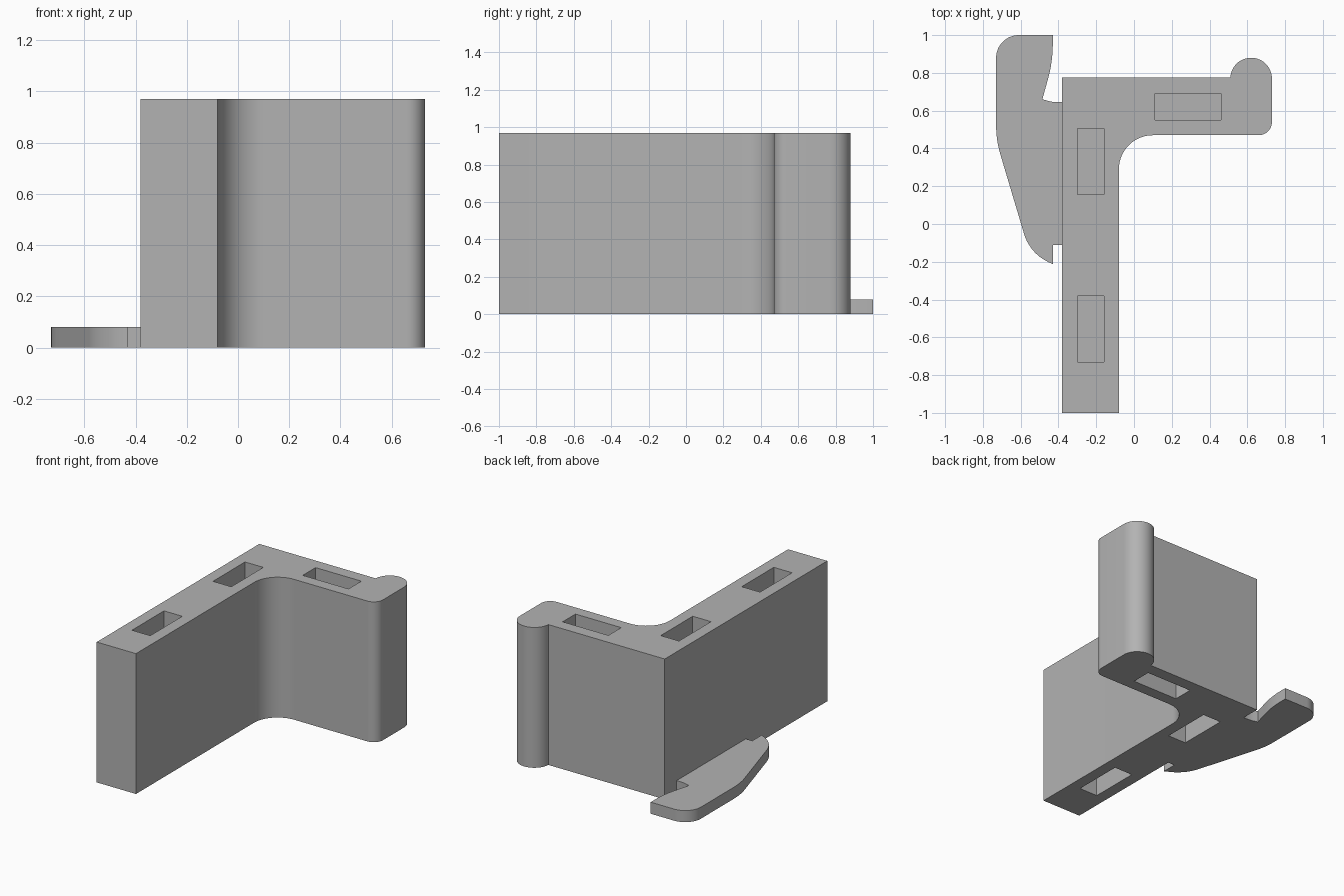
import bpy
import bmesh
import math
from mathutils import Vector

cube = bpy.data.objects.get("Cube")
if cube:
    bpy.data.objects.remove(cube, do_unlink=True)

HEIGHT = 0.97
PLATE = 0.08
POCKET = 0.3

grey = bpy.data.materials.new("plain_grey")
grey.use_nodes = True
colour = (0.45, 0.45, 0.45, 1)
grey.diffuse_color = colour
grey.node_tree.nodes["Principled BSDF"].inputs["Base Color"].default_value = colour


def rounded(corners, steps=14):
    """Turn (x, y, radius) corners into an outline with true arc fillets."""
    points = []
    for i, (x, y, r) in enumerate(corners):
        p = Vector((x, y))
        if r == 0:
            points.append(p)
            continue
        a = (Vector(corners[i - 1][:2]) - p).normalized()
        b = (Vector(corners[(i + 1) % len(corners)][:2]) - p).normalized()
        half = a.angle(b) / 2
        centre = p + (a + b).normalized() * (r / math.sin(half))
        start = p + a * (r / math.tan(half)) - centre
        end = p + b * (r / math.tan(half)) - centre
        sweep = math.atan2(start.x * end.y - start.y * end.x, start.dot(end))
        for k in range(steps + 1):
            t = sweep * k / steps
            c, s = math.cos(t), math.sin(t)
            points.append(centre + Vector((start.x * c - start.y * s,
                                           start.x * s + start.y * c)))
    return points


def extrude(name, corners, height):
    bm = bmesh.new()
    base = bm.faces.new([bm.verts.new((p.x, p.y, 0)) for p in rounded(corners)])
    top = bmesh.ops.extrude_face_region(bm, geom=[base])["geom"]
    bmesh.ops.translate(bm, vec=(0, 0, height),
                        verts=[v for v in top if isinstance(v, bmesh.types.BMVert)])
    bmesh.ops.remove_doubles(bm, verts=bm.verts, dist=0.0005)
    bmesh.ops.recalc_face_normals(bm, faces=bm.faces)
    mesh = bpy.data.meshes.new(name)
    bm.to_mesh(mesh)
    bm.free()
    mesh.materials.append(grey)
    obj = bpy.data.objects.new(name, mesh)
    bpy.context.collection.objects.link(obj)
    return obj


def make_active(obj):
    bpy.ops.object.select_all(action="DESELECT")
    obj.select_set(True)
    bpy.context.view_layer.objects.active = obj


# Angled block: long arm, inner fillet, short arm and rounded end bead
block = extrude("angled_block", [
    (-0.38, -1, 0), (-0.08, -1, 0), (-0.08, 0.47, 0.18), (0.73, 0.47, 0.07),
    (0.73, 0.88, 0.1099), (0.51, 0.88, 0.1099), (0.51, 0.775, 0),
    (-0.38, 0.775, 0)], HEIGHT)

# Rectangular pockets sunk into the top and the bottom
slots = [(-0.23, 0.33, 0.14, 0.35), (-0.23, -0.555, 0.14, 0.35),
         (0.285, 0.62, 0.35, 0.14)]
for x, y, width, length in slots:
    for z in (0, HEIGHT):
        bpy.ops.mesh.primitive_cube_add(size=1, location=(x, y, z))
        cutter = bpy.context.object
        cutter.name = "pocket_cutter"
        cutter.scale = (width, length, 2 * POCKET)
        cutter.hide_render = True
        cutter.data.materials.append(grey)
        make_active(block)
        cut = block.modifiers.new("pocket", "BOOLEAN")
        cut.operation = "DIFFERENCE"
        cut.solver = "EXACT"
        cut.object = cutter
        bpy.ops.object.modifier_apply(modifier=cut.name)
        bpy.data.objects.remove(cutter, do_unlink=True)

# Thin side clip with a hooked upper end and a pointed lower end
clip = extrude("side_clip", [
    (-0.43, 1, 0), (-0.73, 1, 0.12), (-0.73, 0.444, 0.55),
    (-0.552, -0.153, 0.24), (-0.43, -0.213, 0), (-0.43, -0.11, 0),
    (-0.38, -0.11, 0), (-0.38, 0.645, 0), (-0.43, 0.645, 0.2),
    (-0.485, 0.66, 0), (-0.43, 0.86, 0.7)], PLATE)

for obj in (block, clip):
    make_active(obj)
    bpy.ops.object.shade_smooth_by_angle(angle=math.radians(30))
